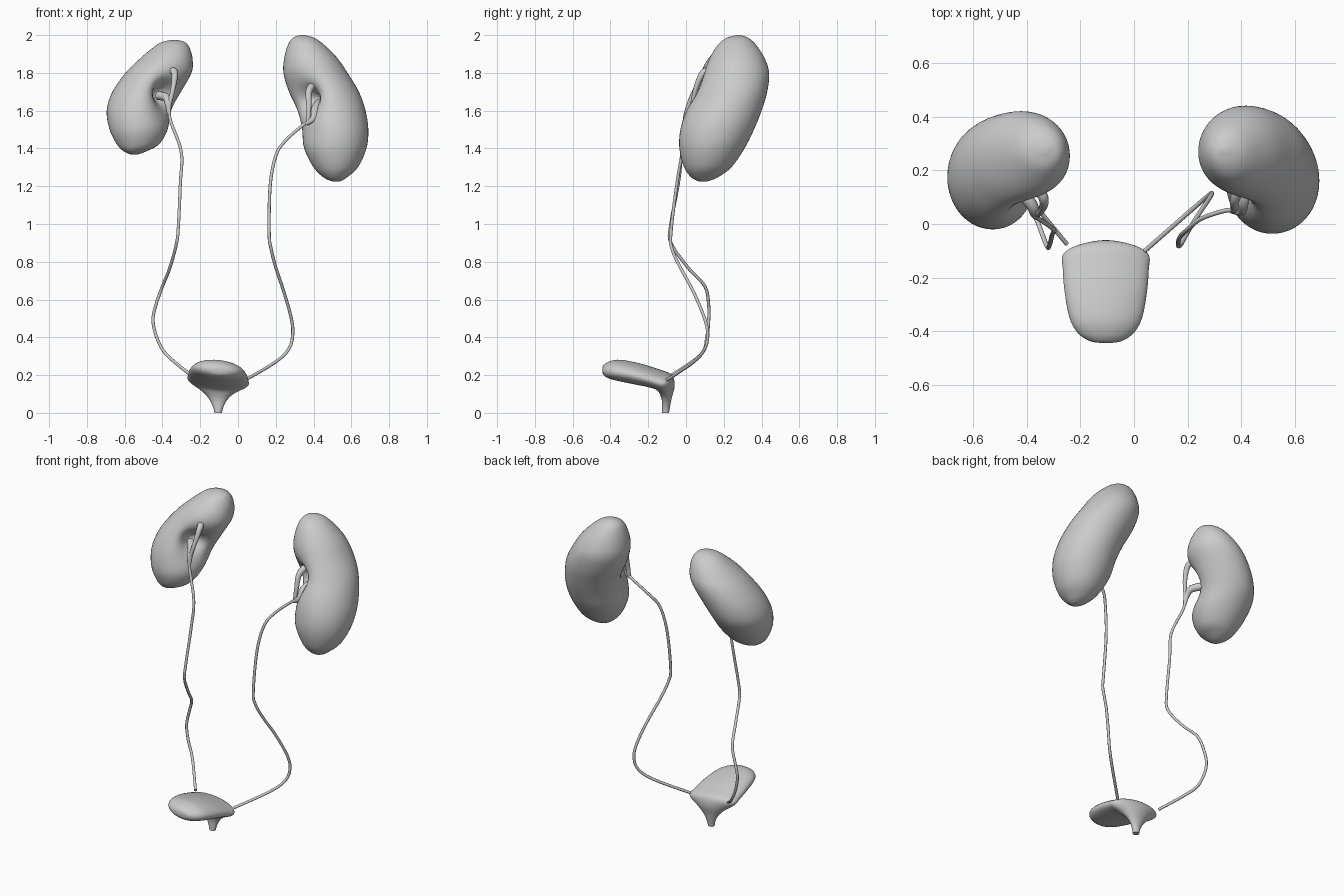
import bpy, bmesh, math
from mathutils import Vector

if "Cube" in bpy.data.objects:
    bpy.data.objects.remove(bpy.data.objects["Cube"])


def smooth_rows(rows, steps):
    """Catmull-Rom interpolation through rows of numbers."""
    out = []
    for i in range(len(rows) - 1):
        a, b = rows[max(i - 1, 0)], rows[i]
        c, d = rows[i + 1], rows[min(i + 2, len(rows) - 1)]
        for s in range(steps):
            t = s / steps
            out.append([0.5 * (2*q + (r - p)*t + (2*p - 5*q + 4*r - u)*t*t
                               + (3*q - p - 3*r + u)*t**3)
                        for p, q, r, u in zip(a, b, c, d)])
    out.append(list(rows[-1]))
    return out


def loft(name, rings):
    bm = bmesh.new()
    loops = [[bm.verts.new(p) for p in ring] for ring in rings]
    n = len(loops[0])
    for a, b in zip(loops, loops[1:]):
        for i in range(n):
            j = (i + 1) % n
            bm.faces.new((a[i], a[j], b[j], b[i]))
    bm.faces.new(loops[0])
    bm.faces.new(loops[-1])
    bmesh.ops.recalc_face_normals(bm, faces=bm.faces)
    me = bpy.data.meshes.new(name)
    bm.to_mesh(me)
    bm.free()
    ob = bpy.data.objects.new(name, me)
    bpy.context.collection.objects.link(ob)
    finish(ob)
    return ob


def finish(ob):
    bpy.ops.object.select_all(action='DESELECT')
    ob.select_set(True)
    bpy.context.view_layer.objects.active = ob
    if ob.type == 'CURVE':
        bpy.ops.object.convert(target='MESH')
    bpy.ops.object.shade_smooth_by_angle(angle=math.radians(60))


def tube(name, pts):
    """Round tube through points (x, y, z, radius)."""
    pts = smooth_rows(pts, 5)
    cu = bpy.data.curves.new(name, 'CURVE')
    cu.dimensions = '3D'
    cu.bevel_depth = 1.0
    cu.bevel_resolution = 3
    cu.use_fill_caps = True
    sp = cu.splines.new('POLY')
    sp.points.add(len(pts) - 1)
    for p, (x, y, z, r) in zip(sp.points, pts):
        p.co = (x, y, z, 1)
        p.radius = r
    ob = bpy.data.objects.new(name, cu)
    bpy.context.collection.objects.link(ob)
    finish(ob)


def kidney(name, rows, hilum, inward):
    """Stacked ellipses (z, x0, x1, y0, y1), dented at the hilum."""
    h, d = Vector(hilum), Vector(inward).normalized()
    rings = []
    for z, x0, x1, y0, y1 in smooth_rows(rows, 5):
        ring = []
        for k in range(48):
            a = 2 * math.pi * k / 48
            p = Vector(((x0 + x1)/2 + (x1 - x0)/2 * math.cos(a),
                        (y0 + y1)/2 + (y1 - y0)/2 * math.sin(a), z))
            q = (p - h).length_squared
            p += d * (0.065 * math.exp(-q / 0.014) + 0.07 * math.exp(-q / 0.003))
            ring.append(p)
        rings.append(ring)
    loft(name, rings)


# Kidneys
kidney("kidney_right_side", [
    (2.0, .325, .355, .265, .29), (1.985, .29, .405, .215, .33),
    (1.95, .265, .455, .17, .37), (1.88, .245, .525, .125, .415),
    (1.8, .24, .58, .09, .44), (1.7, .265, .64, .05, .43),
    (1.6, .305, .675, .0, .40), (1.5, .335, .69, -.03, .36),
    (1.4, .35, .68, -.035, .31), (1.3, .40, .635, -.01, .24),
    (1.245, .455, .575, .03, .165), (1.225, .50, .54, .07, .11)],
    (.34, .09, 1.66), (1, 1, 0))
kidney("kidney_left_side", [
    (1.975, -.35, -.32, .265, .29), (1.962, -.405, -.28, .215, .33),
    (1.93, -.455, -.255, .17, .37), (1.87, -.525, -.24, .11, .405),
    (1.8, -.595, -.245, .065, .42), (1.7, -.665, -.295, .02, .405),
    (1.6, -.695, -.345, -.01, .37), (1.5, -.68, -.37, -.02, .30),
    (1.42, -.64, -.42, .005, .225), (1.385, -.605, -.485, .035, .17),
    (1.368, -.57, -.53, .07, .12)],
    (-.355, .075, 1.69), (-1, 1, 0))

# Renal pelvis branches inside each hilum
tube("pelvis_right_upper", [(.40, .15, 1.74, .022), (.375, .09, 1.70, .018),
                            (.375, .06, 1.62, .014), (.37, .05, 1.54, .012)])
tube("pelvis_right_lower", [(.43, .14, 1.64, .024), (.41, .08, 1.61, .022),
                            (.40, .05, 1.56, .018), (.36, .05, 1.53, .01)])
tube("pelvis_left_upper", [(-.36, .14, 1.81, .022), (-.335, .09, 1.80, .018),
                           (-.345, .05, 1.71, .013), (-.37, .03, 1.61, .011)])
tube("pelvis_left_lower", [(-.42, .12, 1.68, .024), (-.38, .07, 1.67, .022),
                           (-.37, .04, 1.64, .018), (-.365, .025, 1.58, .01)])

# Ureters
R = .0085
tube("ureter_right_side", [p + (R,) for p in [
    (.38, .05, 1.55), (.34, .05, 1.52), (.25, .02, 1.44), (.20, -.02, 1.36),
    (.17, -.05, 1.2), (.165, -.08, .95), (.175, -.075, .87), (.2, -.03, .77),
    (.24, .035, .65), (.28, .095, .51), (.29, .115, .42), (.27, .10, .34),
    (.2, .04, .27), (.04, -.10, .175)]])
tube("ureter_left_side", [p + (R,) for p in [
    (-.37, .03, 1.62), (-.355, .02, 1.54), (-.30, -.02, 1.38), (-.305, -.04, 1.22),
    (-.315, -.08, 1.0), (-.325, -.08, .9), (-.36, .01, .77), (-.40, .10, .67),
    (-.435, .12, .57), (-.45, .12, .49), (-.43, .11, .4), (-.38, .08, .31),
    (-.25, -.075, .2)]])

# Bladder: rings swept back from the front tip, then down into the neck
# row: top y, top z, bottom y, bottom z, half width
sections = [(-.443, .238, -.443, .218, .02), (-.435, .255, -.435, .20, .062),
            (-.405, .272, -.405, .182, .105), (-.35, .28, -.35, .168, .135),
            (-.25, .262, -.26, .15, .153), (-.14, .228, -.20, .138, .16),
            (-.075, .20, -.155, .122, .158), (-.06, .145, -.135, .09, .09),
            (-.075, .08, -.127, .06, .047), (-.085, .03, -.126, .025, .026),
            (-.09, .0, -.126, .0, .02)]
rings = []
for ty, tz, by, bz, w in smooth_rows(sections, 5):
    ring = []
    for k in range(40):
        a = 2 * math.pi * k / 40
        dx, s = w * math.cos(a), math.sin(a)
        y = (ty + by)/2 + (ty - by)/2 * s
        z = (tz + bz)/2 + (tz - bz)/2 * s
        z -= 0.09 * dx * min(1, max(z, 0) / .15)
        ring.append((-.105 + dx, y, z))
    rings.append(ring)
loft("bladder", rings)
